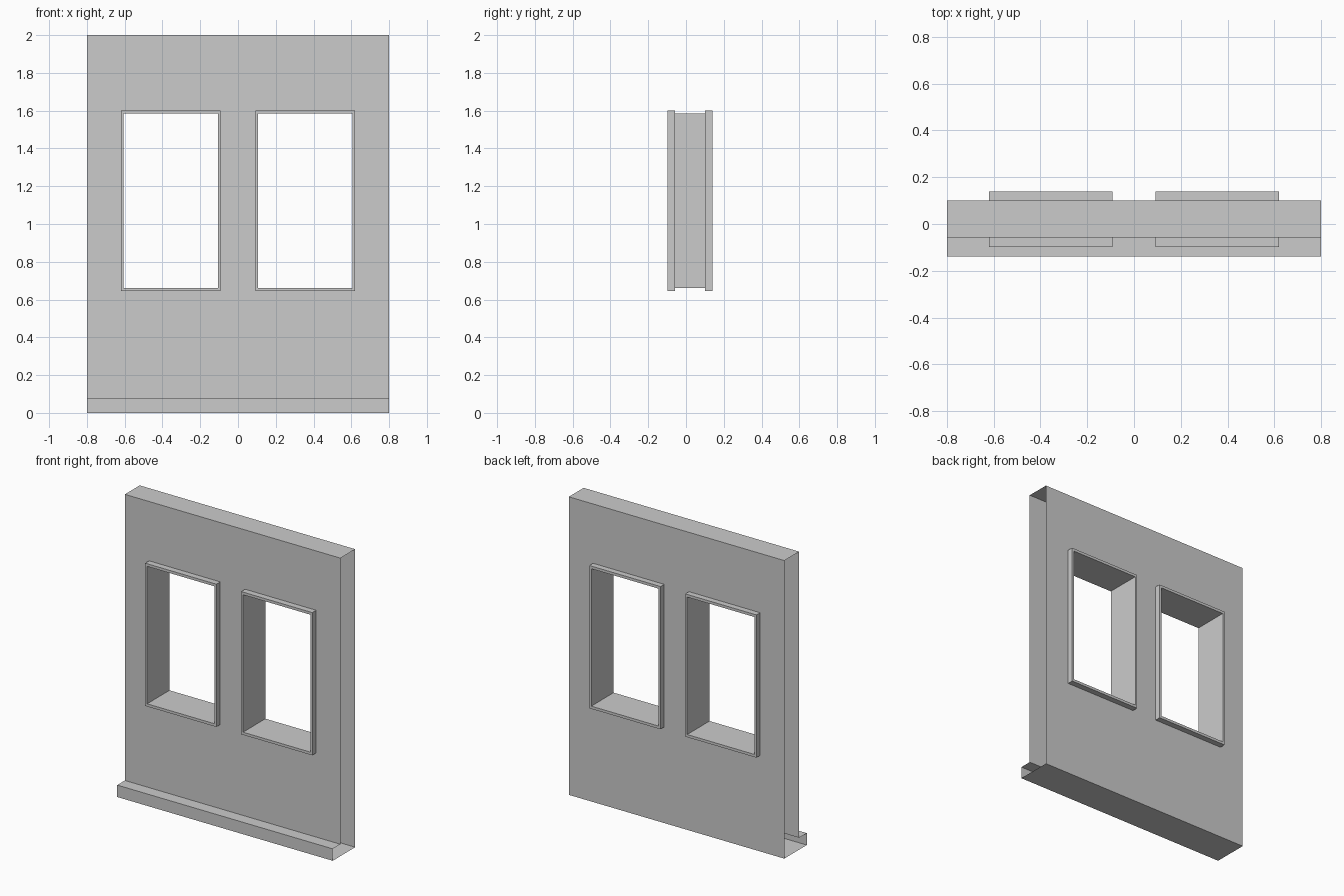
import bpy
import bmesh

if "Cube" in bpy.data.objects:
    bpy.data.objects.remove(bpy.data.objects["Cube"])

WALL_FRONT, WALL_BACK = -0.057, 0.10
HOLE_Z = (0.644, 1.602)
HOLE_X = (0.092, 0.62)
LIP = 0.018


def finish(bm, name):
    mesh = bpy.data.meshes.new(name)
    bm.to_mesh(mesh)
    bm.free()
    obj = bpy.data.objects.new(name, mesh)
    bpy.context.collection.objects.link(obj)
    return obj


def build_wall():
    # Open-ended wall shell with skirting: a (y, z) profile swept along x
    z0, z1 = HOLE_Z
    profile = [(WALL_BACK, 0), (-0.138, 0), (-0.138, 0.08), (WALL_FRONT, 0.08),
               (WALL_FRONT, z0), (WALL_FRONT, z1), (WALL_FRONT, 2),
               (WALL_BACK, 2), (WALL_BACK, z1), (WALL_BACK, z0)]
    stations = [-0.8, -HOLE_X[1], -HOLE_X[0], HOLE_X[0], HOLE_X[1], 0.8]
    bm = bmesh.new()
    rings = [[bm.verts.new((x, y, z)) for y, z in profile] for x in stations]
    n = len(profile)
    for s in range(len(rings) - 1):
        for i in range(n):
            j = (i + 1) % n
            # Leave the window openings out
            if s in (1, 3) and {profile[i][1], profile[j][1]} == set(HOLE_Z):
                continue
            a, b = rings[s], rings[s + 1]
            bm.faces.new((a[i], b[i], b[j], a[j]))
    return finish(bm, "wall_with_skirting")


def build_frame(name, x0, x1):
    # Window lining: rectangular loops from front lip through to back lip
    loops = [(WALL_FRONT, 0), (-0.098, 0), (-0.098, LIP),
             (0.139, LIP), (0.139, 0), (WALL_BACK, 0)]
    z0, z1 = HOLE_Z
    bm = bmesh.new()
    rings = []
    for y, d in loops:
        t = d * 0.8  # side members are slightly thinner
        corners = [(x0 + t, z0 + d), (x1 - t, z0 + d),
                   (x1 - t, z1 - d), (x0 + t, z1 - d)]
        rings.append([bm.verts.new((x, y, z)) for x, z in corners])
    for a, b in zip(rings, rings[1:]):
        for i in range(4):
            j = (i + 1) % 4
            bm.faces.new((a[i], a[j], b[j], b[i]))
    return finish(bm, name)


build_wall()
build_frame("window_frame_left", -HOLE_X[1], -HOLE_X[0])
build_frame("window_frame_right", HOLE_X[0], HOLE_X[1])
